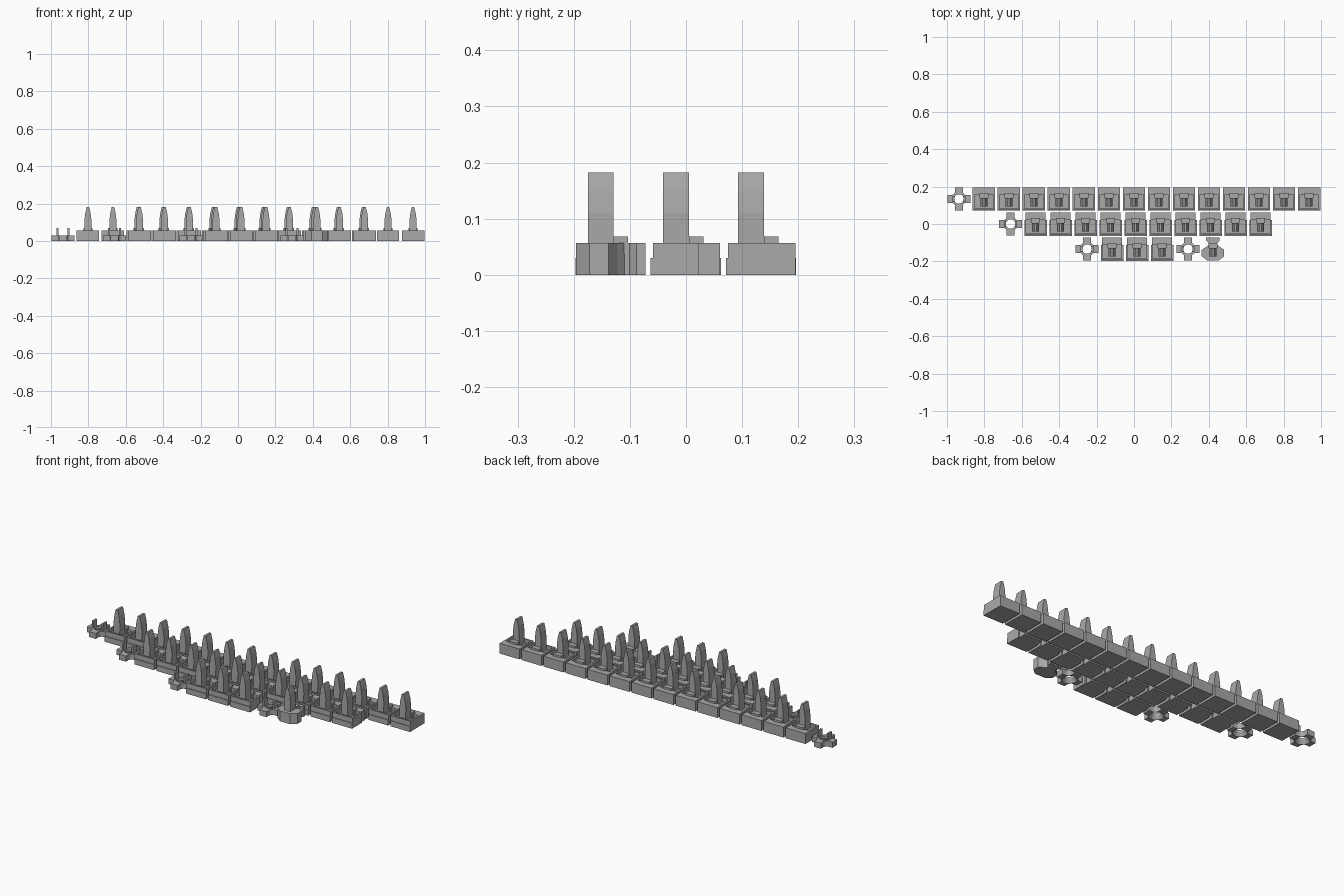
import bpy, bmesh, math

cube = bpy.data.objects.get("Cube")
if cube:
    bpy.data.objects.remove(cube, do_unlink=True)

grey = bpy.data.materials.new("plain grey")
grey.use_nodes = True
grey.diffuse_color = (0.4, 0.4, 0.4, 1)
grey.node_tree.nodes["Principled BSDF"].inputs["Base Color"].default_value = (0.4, 0.4, 0.4, 1)

STEP = 0.1337   # spacing of neighbouring pieces
TOP = 0.057     # rim height
FLOOR = 0.037   # tray floor height


def mirrored(half):
    """Close a right-hand outline by mirroring it across x."""
    return half + [(-x, y) for x, y in reversed(half)]


def prism(bm, outline, z0, z1):
    """Solid with a flat outline in xy."""
    low = [bm.verts.new((x, y, z0)) for x, y in outline]
    high = [bm.verts.new((x, y, z1)) for x, y in outline]
    bm.faces.new(list(reversed(low)))
    bm.faces.new(high)
    n = len(outline)
    for i in range(n):
        j = (i + 1) % n
        bm.faces.new((low[i], low[j], high[j], high[i]))


def box(bm, x0, x1, y0, y1, z0, z1):
    prism(bm, [(x0, y0), (x1, y0), (x1, y1), (x0, y1)], z0, z1)


def make_mesh(name, bm):
    bmesh.ops.recalc_face_normals(bm, faces=bm.faces)
    mesh = bpy.data.meshes.new(name)
    bm.to_mesh(mesh)
    bm.free()
    mesh.materials.append(grey)
    return mesh


def place(name, mesh, x, y):
    ob = bpy.data.objects.new(name, mesh)
    ob.location = (x, y, 0)
    bpy.context.collection.objects.link(ob)


def add_tray(bm, back_half):
    """Open tray: floor, side walls, front wall and broad back ledge."""
    w, wall, front, mid, back = 0.06, 0.009, -0.059, 0.022, 0.061
    outline = mirrored([(w, front), (w, mid), (back_half, mid), (back_half, back)])
    prism(bm, outline, 0, FLOOR)
    box(bm, -back_half, back_half, mid, back, FLOOR, TOP)
    box(bm, -w, w, front, front + wall, FLOOR, TOP)
    for s in (-1, 1):
        a, b = sorted((s * w, s * (w - wall)))
        box(bm, a, b, front + wall, mid, FLOOR, TOP)
    # low lip on the front
    box(bm, -w, w, -0.063, front, 0, 0.03)


def add_blade(bm):
    """Upright tapered blade with a low step behind it."""
    profile = mirrored([(0.018, FLOOR), (0.019, 0.11), (0.014, 0.15), (0.006, 0.182)])
    front = [bm.verts.new((x, -0.041, z)) for x, z in profile]
    rear = [bm.verts.new((x, 0.005, z)) for x, z in profile]
    bm.faces.new(front)
    bm.faces.new(list(reversed(rear)))
    for i in range(len(profile)):
        j = (i + 1) % len(profile)
        bm.faces.new((front[i], rear[i], rear[j], front[j]))
    box(bm, -0.024, 0.024, 0.005, 0.031, FLOOR, 0.068)


def tray_mesh(name, back_half):
    bm = bmesh.new()
    add_tray(bm, back_half)
    add_blade(bm)
    return make_mesh(name, bm)


def connector_mesh():
    """Four-armed ring with a flared hole and two upright prongs."""
    bm = bmesh.new()
    n = 32
    outer = []
    for q in range(4):
        # each quarter: arm tip corners, then the waist between arms
        for r, deg in ((0.064, -19), (0.064, 0), (0.064, 19), (0.047, 27),
                       (0.040, 36), (0.039, 45), (0.040, 54), (0.047, 63)):
            a = math.radians(deg + 90 * q)
            flat = r / math.cos(math.radians(deg)) if abs(deg) < 20 else r
            flat *= 0.97
            outer.append((flat * math.cos(a), flat * math.sin(a)))
    angles = [math.atan2(y, x) for x, y in outer]

    def ring(pts, z):
        return [bm.verts.new((x, y, z)) for x, y in pts]

    def circle(r):
        return [(r * math.cos(a), r * math.sin(a)) for a in angles]

    loops = [ring(outer, 0), ring(outer, 0.03), ring(circle(0.025), 0.03),
             ring(circle(0.025), 0.018), ring(circle(0.037), 0)]
    for k in range(len(loops)):
        a, b = loops[k], loops[(k + 1) % len(loops)]
        for i in range(n):
            j = (i + 1) % n
            bm.faces.new((a[i], a[j], b[j], b[i]))
    for s in (-1, 1):
        x0, x1 = sorted((s * 0.025, s * 0.034))
        box(bm, x0, x1, -0.016, 0.016, 0.03, 0.068)
    return make_mesh("connector", bm)


def end_mesh():
    """Bevelled end piece with a waisted tab at the back."""
    bm = bmesh.new()
    outline = mirrored([(0.03, -0.062), (0.06, -0.038), (0.06, -0.004), (0.036, 0.012),
                        (0.023, 0.024), (0.023, 0.033), (0.036, 0.046), (0.036, 0.062)])
    prism(bm, outline, 0, TOP)
    add_blade(bm)
    return make_mesh("end_piece", bm)


wide_tray = tray_mesh("wide_tray", 0.06)
notched_tray = tray_mesh("notched_tray", 0.053)
connector = connector_mesh()

# rows: name, mesh, connector x, y, number of trays
for row, mesh, x, y, count in (("back", wide_tray, -0.936, 0.134, 14),
                               ("middle", notched_tray, -0.66, 0.0, 10),
                               ("front", notched_tray, -0.251, -0.134, 3)):
    place(row + "_connector", connector, x, y)
    for i in range(count):
        place(f"{row}_tray_{i + 1}", mesh, x + STEP * (i + 1), y)

# loose end of the front row
place("end_connector", connector, 0.289, -0.134)
place("end_piece", end_mesh(), 0.422, -0.134)
